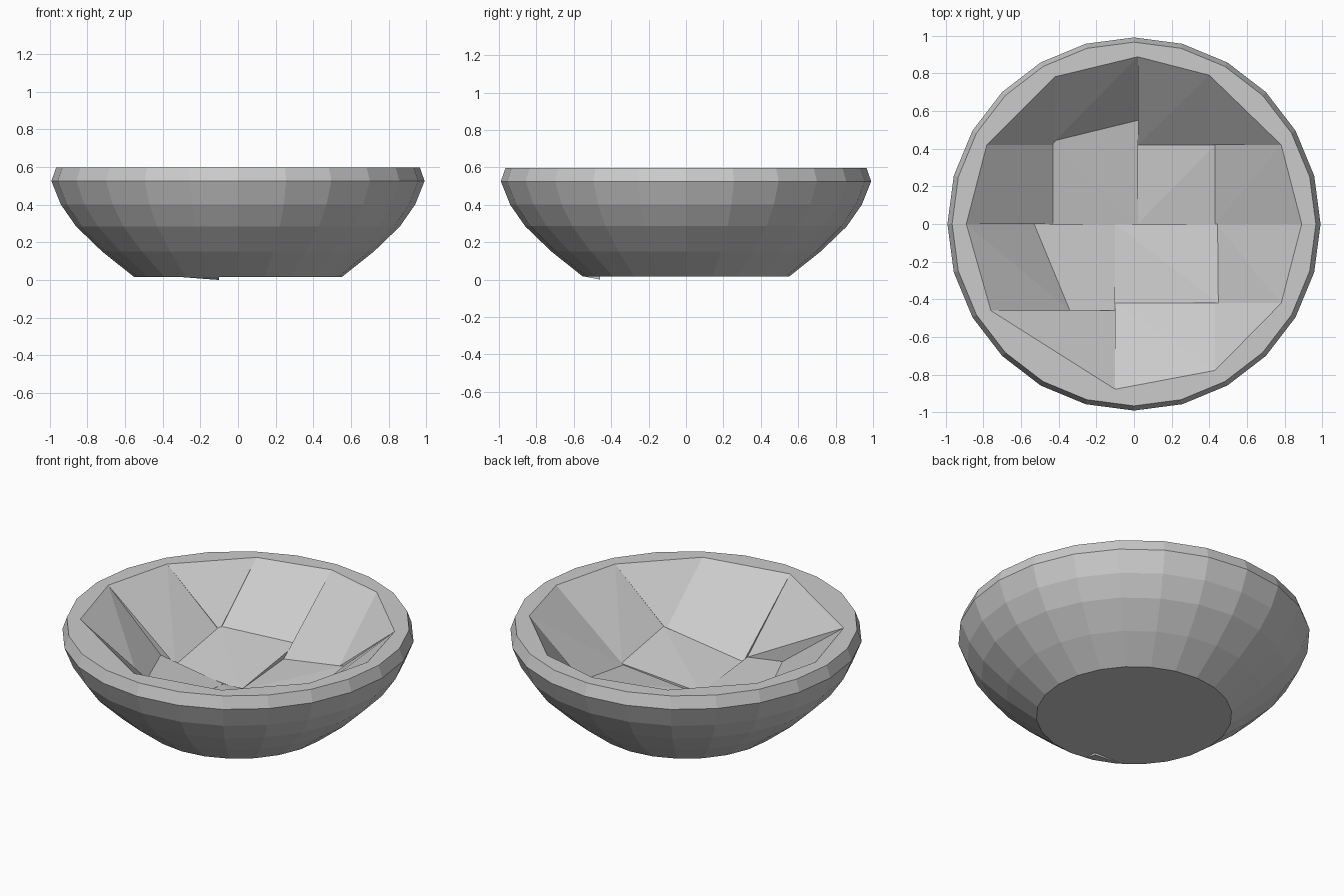
import bpy, bmesh, math
from mathutils import Vector

if "Cube" in bpy.data.objects:
    bpy.data.objects.remove(bpy.data.objects["Cube"])

# Bowl cross-section (radius, height): outside up, over the rim, inside down
PROFILE = [(0, .015), (.55, .015), (.72, .15), (.86, .285), (.94, .40), (.99, .525),
           (.965, .597), (.89, .597), (.865, .56), (.77, .43), (.6, .285), (.4, .215), (0, .19)]
SEGMENTS = 24


def lathe():
    bm = bmesh.new()
    rings = []
    for r, z in PROFILE:
        n = SEGMENTS if r else 1
        rings.append([bm.verts.new((r * math.cos(2 * math.pi * i / n),
                                    r * math.sin(2 * math.pi * i / n), z)) for i in range(n)])
    for a, b in zip(rings, rings[1:]):
        for i in range(SEGMENTS):
            j = (i + 1) % SEGMENTS
            quad = [a[i % len(a)], a[j % len(a)], b[j % len(b)], b[i % len(b)]]
            bm.faces.new(list(dict.fromkeys(quad)))
    return bm


def cut(bm, co, no):
    geom = bm.verts[:] + bm.edges[:] + bm.faces[:]
    bmesh.ops.bisect_plane(bm, geom=geom, dist=1e-5, plane_co=co, plane_no=no, clear_outer=True)


def shard(name, poly, z0=None, z1=None, extra=()):
    """Convex chunk of the bowl inside a counter-clockwise plan polygon."""
    src = lathe()
    for (ax, ay), (bx, by) in zip(poly, poly[1:] + poly[:1]):
        cut(src, (ax, ay, 0), (by - ay, ax - bx, 0))
    if z0 is not None:
        cut(src, (0, 0, z0), (0, 0, -1))
    if z1 is not None:
        cut(src, (0, 0, z1), (0, 0, 1))
    bm = bmesh.new()
    for p in [v.co.copy() for v in src.verts] + [Vector(e) for e in extra]:
        bm.verts.new(p)
    src.free()
    bmesh.ops.remove_doubles(bm, verts=bm.verts[:], dist=.002)
    bmesh.ops.convex_hull(bm, input=bm.verts[:])
    bmesh.ops.delete(bm, geom=[v for v in bm.verts if not v.link_faces], context='VERTS')
    bmesh.ops.recalc_face_normals(bm, faces=bm.faces[:])
    mesh = bpy.data.meshes.new(name)
    bm.to_mesh(mesh)
    bm.free()
    bpy.context.collection.objects.link(bpy.data.objects.new(name, mesh))


def box(x0, x1, y0, y1):
    return [(x0, y0), (x1, y0), (x1, y1), (x0, y1)]


E = 1.1
# Floor pieces
shard("floor_back_left", [(-.43, 0), (.02, 0), (.02, .55), (-.43, .44)])
shard("floor_back_right", box(.02, .43, 0, .42))
shard("floor_front_right", box(-.1, .45, -.42, 0))
shard("floor_front_left", [(-.34, -.46), (-.1, -.46), (-.1, 0), (-.53, 0)])

# Back wall
shard("wall_back_left_corner", box(-E, -.42, .42, E))
shard("wall_back_left", [(-.42, .44), (.02, .55), (.02, E), (-.42, E)])
shard("wall_back_right", box(.02, .4, .42, E))
shard("wall_back_right_corner", box(.4, E, .42, E))

# Side walls
shard("wall_left_back", box(-E, -.43, 0, .42))
shard("wall_left_front", [(-E, -.46), (-.34, -.46), (-.53, 0), (-E, 0)])
shard("wall_right_back", box(.43, E, 0, .42))
split = [(.44, 0, .18), (.44, -.42, .18)]
shard("wall_right_front_upper", box(.44, E, -.42, 0), z0=.18, extra=split)
shard("wall_right_front_lower", box(.44, E, -.42, 0), z1=.18, extra=split)

# Front wall
shard("wall_front_left", box(-E, -.1, -E, -.46), extra=[(-.1, -.46, 0)])
shard("wall_front_right", box(-.1, .43, -E, -.42))
shard("wall_front_right_corner", box(.43, E, -E, -.42))
